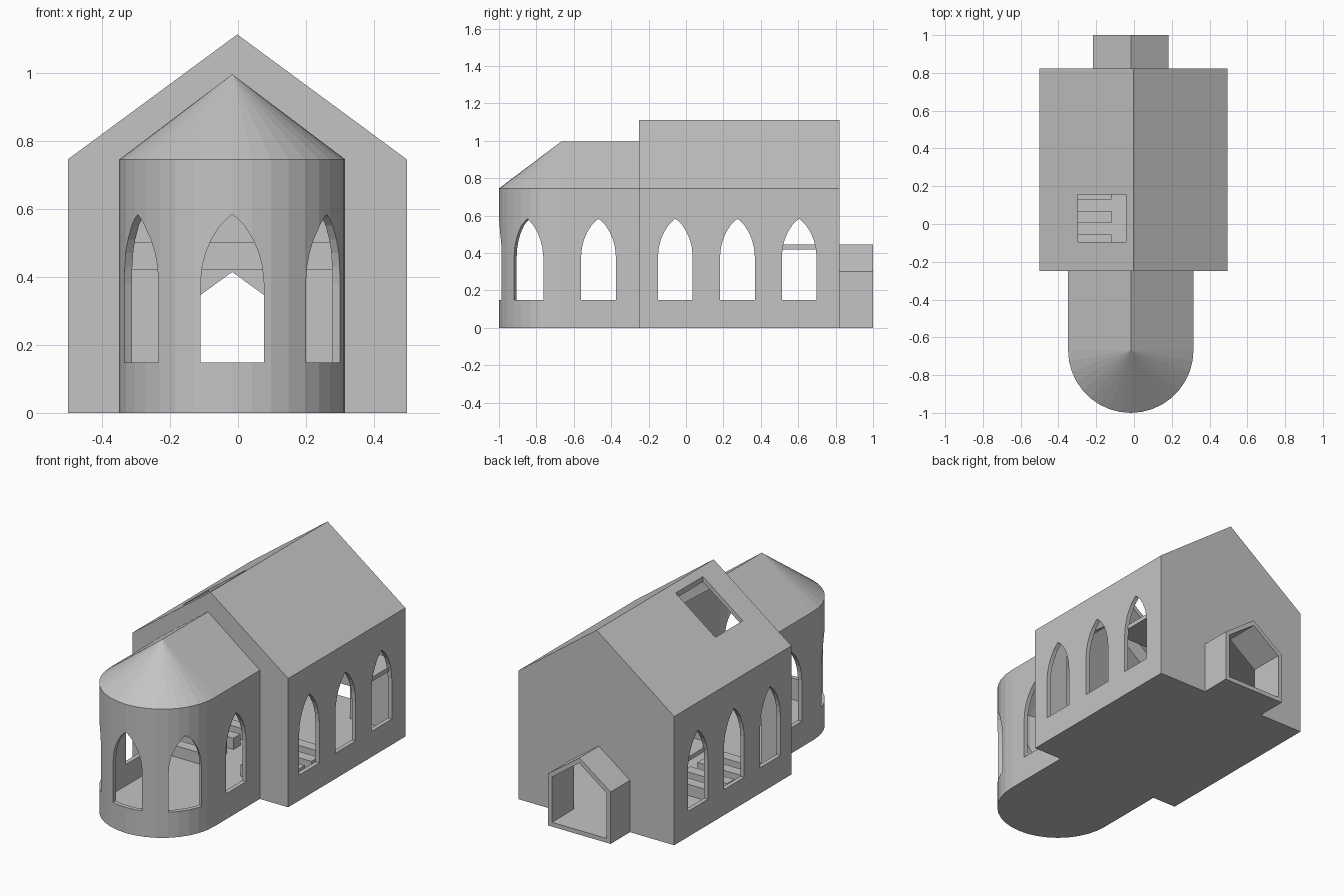
import bpy, bmesh, math
from mathutils import Matrix, Vector

if "Cube" in bpy.data.objects:
    bpy.data.objects.remove(bpy.data.objects["Cube"])

T = 0.025          # wall thickness
FLOOR = 0.025      # floor height
CX = -0.017        # chancel and porch axis
APSE_Y = -0.668    # centre of the rounded end

stone = bpy.data.materials.new("stone_grey")
stone.diffuse_color = (0.55, 0.55, 0.55, 1)
stone.use_nodes = True
stone.node_tree.nodes["Principled BSDF"].inputs["Base Color"].default_value = stone.diffuse_color


def make(name, bm):
    bmesh.ops.recalc_face_normals(bm, faces=bm.faces)
    me = bpy.data.meshes.new(name)
    bm.to_mesh(me)
    bm.free()
    me.materials.append(stone)
    ob = bpy.data.objects.new(name, me)
    bpy.context.collection.objects.link(ob)
    return ob


def prism(name, pts, y0, y1, matrix=None):
    """Extrude an (x, z) outline along y."""
    bm = bmesh.new()
    a = [bm.verts.new((x, y0, z)) for x, z in pts]
    b = [bm.verts.new((x, y1, z)) for x, z in pts]
    n = len(pts)
    bm.faces.new(a)
    bm.faces.new(b[::-1])
    for i in range(n):
        j = (i + 1) % n
        bm.faces.new((a[i], b[i], b[j], a[j]))
    if matrix:
        bm.transform(matrix)
    return make(name, bm)


def box(name, x0, x1, y0, y1, z0, z1):
    return prism(name, [(x0, z0), (x1, z0), (x1, z1), (x0, z1)], y0, y1)


def gable(cx, w, eave, ridge, base=0.0, inset=0.0):
    """House outline, optionally inset by the wall thickness."""
    s = (ridge - eave) / w
    r = ridge - inset * math.sqrt(1 + s * s)
    w2 = w - inset
    e = r - s * w2
    return [(cx - w2, base), (cx + w2, base), (cx + w2, e), (cx, r), (cx - w2, e)]


def chancel(name, y_end, base=0.0, inset=0.0, segs=18):
    """Gabled hall with a half-round end under a half cone."""
    prof = gable(CX, 0.332, 0.745, 0.995, base, inset)
    w, e, r = prof[1][0] - CX, prof[2][1], prof[3][1]
    ring = [(CX - w, y_end)]
    for i in range(segs + 1):
        a = math.pi + math.pi * i / segs
        ring.append((CX + w * math.cos(a), APSE_Y + w * math.sin(a)))
    ring.append((CX + w, y_end))
    bm = bmesh.new()
    lo = [bm.verts.new((x, y, base)) for x, y in ring]
    hi = [bm.verts.new((x, y, e)) for x, y in ring]
    apex = bm.verts.new((CX, APSE_Y, r))
    back = bm.verts.new((CX, y_end, r))
    n = len(ring)
    bm.faces.new(lo)
    for i in range(n - 1):
        bm.faces.new((lo[i], lo[i + 1], hi[i + 1], hi[i]))
        if 0 < i < n - 2:
            bm.faces.new((hi[i], hi[i + 1], apex))
    bm.faces.new((hi[0], hi[1], apex, back))
    bm.faces.new((hi[-2], hi[-1], back, apex))
    bm.faces.new((lo[0], hi[0], back, hi[-1], lo[-1]))
    return make(name, bm)


# Outer bodies
church = prism("church_shell", gable(-0.002, 0.498, 0.745, 1.112), -0.25, 0.822)
adds = [chancel("chancel_body", 0.1),
        prism("porch_body", gable(CX, 0.2, 0.3, 0.445), 0.7, 1.0)]

# Hollow interiors, porch doorway and roof opening
cuts = [prism("nave_void", gable(-0.002, 0.498, 0.745, 1.112, FLOOR, T), -0.25 + T, 0.822 - T),
        chancel("chancel_void", -0.15, FLOOR, T),
        prism("porch_void", gable(CX, 0.2, 0.3, 0.445, FLOOR, T), 0.7, 1.1),
        box("roof_opening", -0.297, -0.042, -0.095, 0.155, 0.7, 1.3)]

# Pointed windows
half = [(0.093, 0.148), (0.093, 0.38), (0.088, 0.43), (0.078, 0.47),
        (0.061, 0.51), (0.036, 0.55), (0.012, 0.574)]
arch = half + [(0, 0.583)] + [(-x, z) for x, z in reversed(half)]
for i, y in enumerate((-0.468, -0.057, 0.275, 0.605)):
    m = Matrix.Translation((0, y, 0)) @ Matrix.Rotation(math.pi / 2, 4, 'Z')
    cuts.append(prism("side_window_%d" % i, arch, -0.7, 0.7, m))
for i, deg in enumerate((-57, 0, 57)):
    m = Matrix.Translation((CX, APSE_Y, 0)) @ Matrix.Rotation(math.radians(deg), 4, 'Z')
    cuts.append(prism("apse_window_%d" % i, arch, -0.6, -0.2, m))

for op, group in (('UNION', adds), ('DIFFERENCE', cuts)):
    for ob in group:
        mod = church.modifiers.new(ob.name, 'BOOLEAN')
        mod.operation, mod.object, mod.solver = op, ob, 'EXACT'

# Apply the cuts and remove the helper bodies
bpy.context.view_layer.update()
deps = bpy.context.evaluated_depsgraph_get()
solid = bpy.data.meshes.new_from_object(church.evaluated_get(deps))
church.modifiers.clear()
church.data = solid
solid.materials.clear()
solid.materials.append(stone)
for p in solid.polygons:
    p.material_index = 0
for ob in adds + cuts:
    bpy.data.objects.remove(ob)

# Pews on both sides of the aisle
for row in range(4):
    y = -0.12 + row * 0.1245
    for side, x0, x1 in (("left", -0.40, -0.12), ("right", 0.10, 0.38)):
        box("pew_%s_%d" % (side, row), x0, x1, y, y + 0.064, FLOOR - 0.005, 0.09)

# Gallery over the entrance
box("gallery_floor", -0.48, 0.478, 0.45, 0.80, 0.42, 0.445)
box("gallery_rail", -0.48, 0.478, 0.43, 0.455, 0.42, 0.50)
